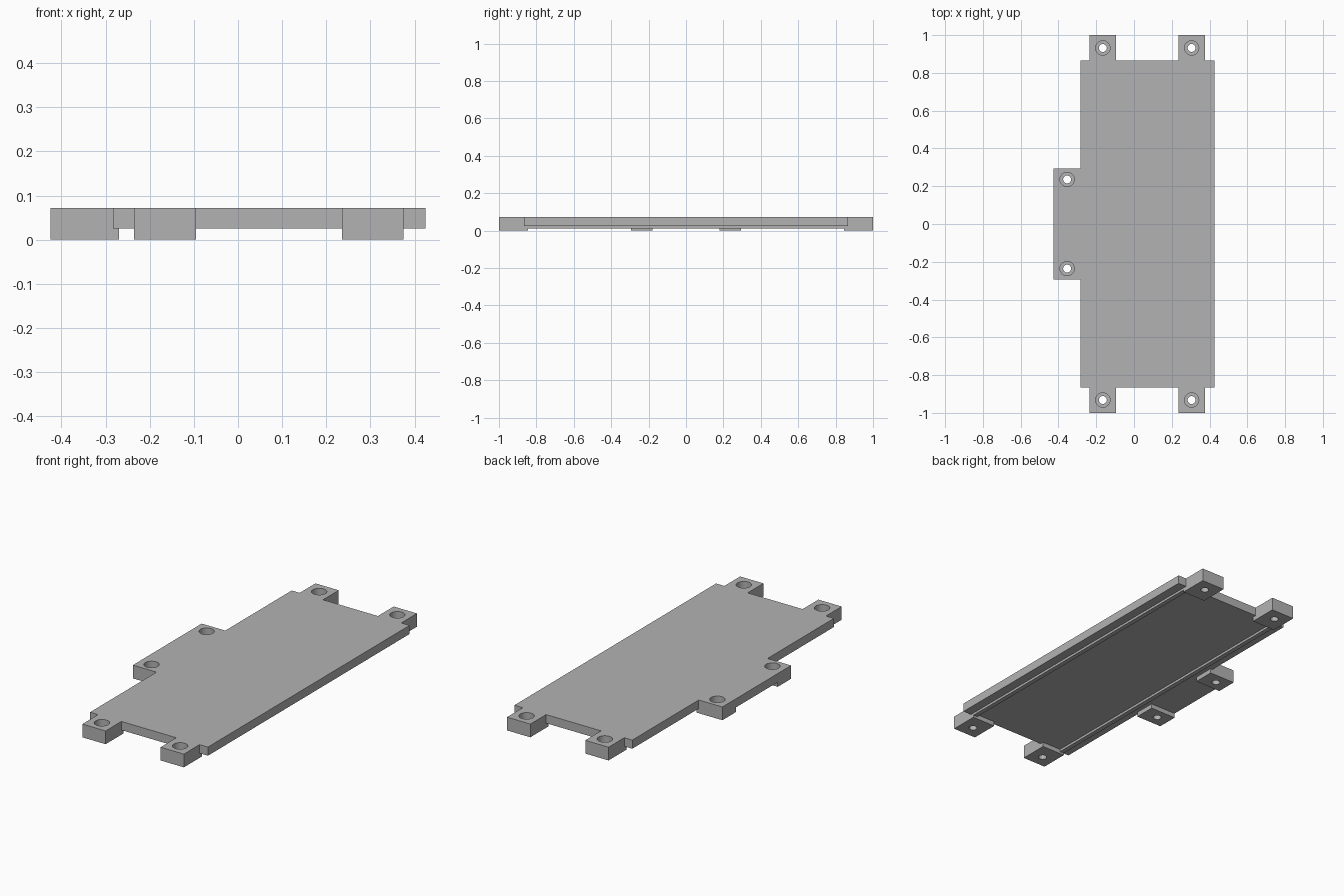
import bpy, bmesh, math

cube = bpy.data.objects.get("Cube")
if cube:
    bpy.data.objects.remove(cube, do_unlink=True)

TOP, UNDER, RIB = 0.072, 0.025, 0.012   # plate top, plate underside, rib underside
MID = 0.07                              # centre line of the main plate
END_LEGS = (MID - 0.235, MID + 0.235)

grey = bpy.data.materials.new("plain grey")
grey.use_nodes = True
grey.diffuse_color = (0.45, 0.45, 0.45, 1)
grey.node_tree.nodes["Principled BSDF"].inputs["Base Color"].default_value = (0.45, 0.45, 0.45, 1)


def finish(name, bm, helper=False):
    bmesh.ops.recalc_face_normals(bm, faces=bm.faces)
    mesh = bpy.data.meshes.new(name)
    bm.to_mesh(mesh)
    bm.free()
    mesh.materials.append(grey)
    obj = bpy.data.objects.new(name, mesh)
    bpy.context.collection.objects.link(obj)
    if helper:
        obj.hide_render = True
        obj.hide_set(True)
    return obj


def prism(bm, outline, z0, z1):
    face = bm.faces.new([bm.verts.new((x, y, z0)) for x, y in outline])
    ext = bmesh.ops.extrude_face_region(bm, geom=[face])
    for v in ext["geom"]:
        if isinstance(v, bmesh.types.BMVert):
            v.co.z = z1


def box(bm, x0, x1, y0, y1, z0, z1):
    prism(bm, [(x0, y0), (x1, y0), (x1, y1), (x0, y1)], z0, z1)


def bore(bm, x, y, radius, z0, z1):
    ring = [math.tau * i / 32 for i in range(32)]
    prism(bm, [(x + radius * math.cos(a), y + radius * math.sin(a)) for a in ring], z0, z1)


def boolean(target, tool, operation):
    mod = target.modifiers.new(tool.name, "BOOLEAN")
    mod.operation, mod.solver, mod.object = operation, "EXACT", tool


# Mounting plate: one outline with end tabs and a side tab, mirrored front to back
half = [(-0.425, 0.295), (-0.283, 0.295), (-0.283, 0.865)]
for c in END_LEGS:
    half += [(c - 0.07, 0.865), (c - 0.07, 1), (c + 0.07, 1), (c + 0.07, 0.865)]
half.append((0.425, 0.865))
bm = bmesh.new()
prism(bm, half + [(x, -y) for x, y in reversed(half)], UNDER, TOP)
plate = finish("mounting_plate", bm)

# Feet below every tab
feet = bmesh.new()
for s in (-1, 1):
    for c in END_LEGS:
        box(feet, c - 0.07, c + 0.07, *sorted((s * 0.845, s)), 0, 0.05)
    box(feet, -0.425, -0.27, *sorted((s * 0.18, s * 0.295)), 0, 0.05)
boolean(plate, finish("feet_helper", feet, True), "UNION")

# Two stiffening ribs between the end feet
ribs = bmesh.new()
for s in (-1, 1):
    box(ribs, *sorted((MID + s * 0.28, MID + s * 0.305)), -0.85, 0.85, RIB, 0.05)
boolean(plate, finish("ribs_helper", ribs, True), "UNION")

# Screw holes: wide recess above, narrow hole through
for name, radius, z0 in (("recess_helper", 0.038, UNDER), ("hole_helper", 0.021, -0.1)):
    holes = bmesh.new()
    for s in (-1, 1):
        for x, y in [(c, 0.932) for c in END_LEGS] + [(-0.354, 0.236)]:
            bore(holes, x, s * y, radius, z0, 0.2)
    boolean(plate, finish(name, holes, True), "DIFFERENCE")

# Apply the modifiers, smooth the bores and drop the helpers
bpy.context.view_layer.objects.active = plate
plate.select_set(True)
for mod in list(plate.modifiers):
    tool = mod.object
    bpy.ops.object.modifier_apply(modifier=mod.name)
    bpy.data.objects.remove(tool, do_unlink=True)
bpy.ops.object.shade_smooth_by_angle(angle=math.radians(30))
